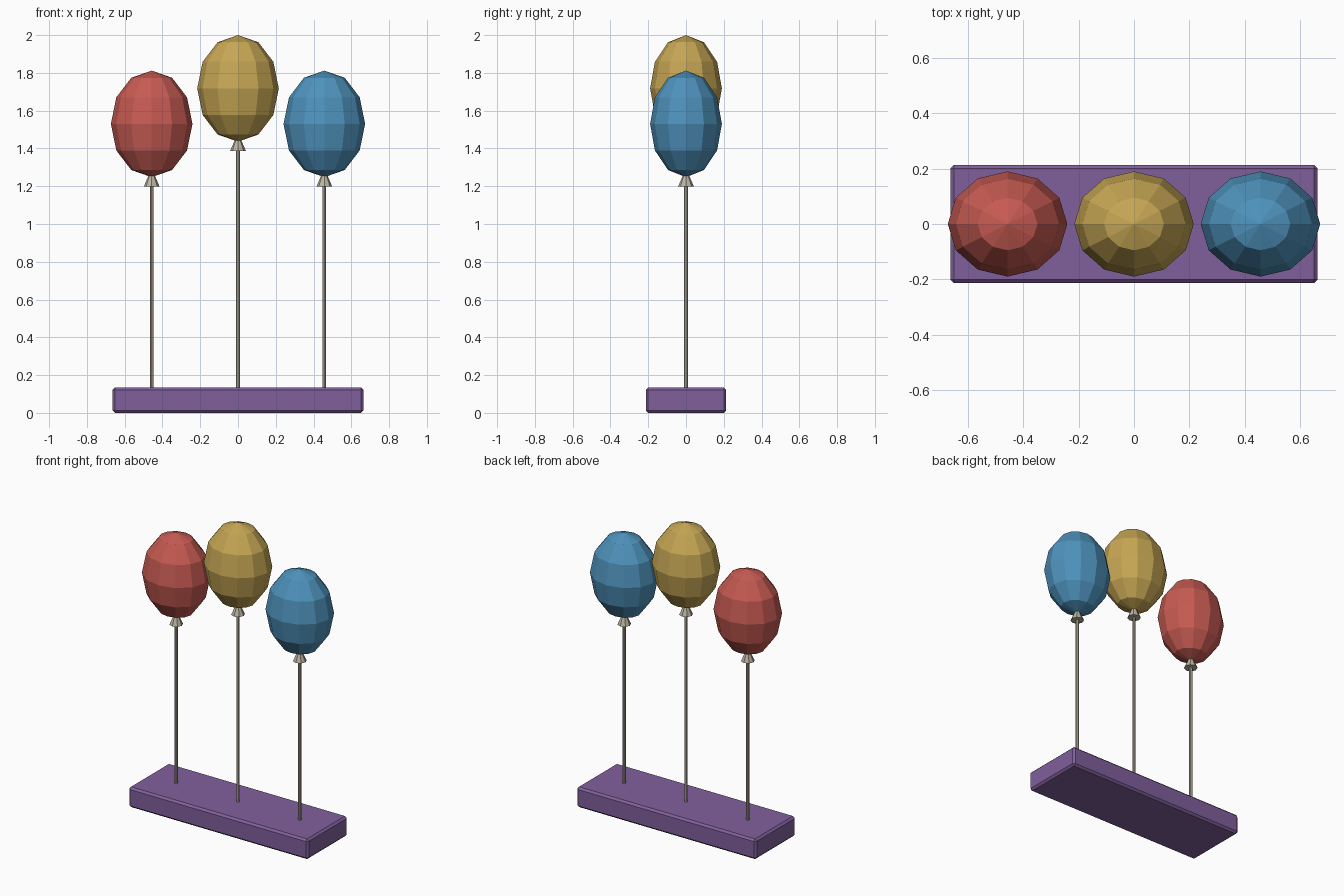
import bpy, math

if "Cube" in bpy.data.objects:
    bpy.data.objects.remove(bpy.data.objects["Cube"])


def material(name, r, g, b):
    # sRGB 0-255 to linear flat colour
    lin = [((c / 255 + 0.055) / 1.055) ** 2.4 for c in (r, g, b)]
    m = bpy.data.materials.new(name)
    m.diffuse_color = (*lin, 1)
    m.use_nodes = True
    m.node_tree.nodes["Principled BSDF"].inputs["Base Color"].default_value = m.diffuse_color
    return m


RED = material("red", 198, 90, 82)
YELLOW = material("yellow", 198, 166, 84)
BLUE = material("blue", 78, 146, 188)
PURPLE = material("purple", 128, 96, 156)
CREAM = material("cream", 190, 181, 162)


def finish(name, mat, scale=(1, 1, 1)):
    ob = bpy.context.object
    ob.name = name
    ob.scale = scale
    bpy.ops.object.transform_apply(location=False, rotation=False, scale=True)
    ob.data.materials.append(mat)
    return ob


# chamfered base block
H = 0.135
bpy.ops.mesh.primitive_cube_add(size=1, location=(0, 0, H / 2))
base = finish("base", PURPLE, (1.328, 0.426, H))
bevel = base.modifiers.new("chamfer", 'BEVEL')
bevel.width = 0.013
bevel.segments = 1

# three balloons, each with a knot and a stick
for side, x, z, mat in (("left", -0.457, 1.53, RED),
                        ("middle", 0, 1.718, YELLOW),
                        ("right", 0.457, 1.53, BLUE)):
    bpy.ops.mesh.primitive_uv_sphere_add(segments=12, ring_count=6, radius=1,
                                         location=(x, 0, z))
    finish(side + "_balloon", mat, (0.216, 0.19, 0.282))

    # flared knot under the balloon
    bpy.ops.mesh.primitive_cone_add(vertices=8, radius1=0.042, radius2=0.016,
                                    depth=0.06, location=(x, 0, z - 0.302))
    finish(side + "_knot", CREAM)

    # stick from inside the base to the knot
    bottom, top = 0.1, z - 0.3
    bpy.ops.mesh.primitive_cylinder_add(vertices=8, radius=0.01, depth=top - bottom,
                                        location=(x, 0, (top + bottom) / 2))
    finish(side + "_stick", CREAM)
